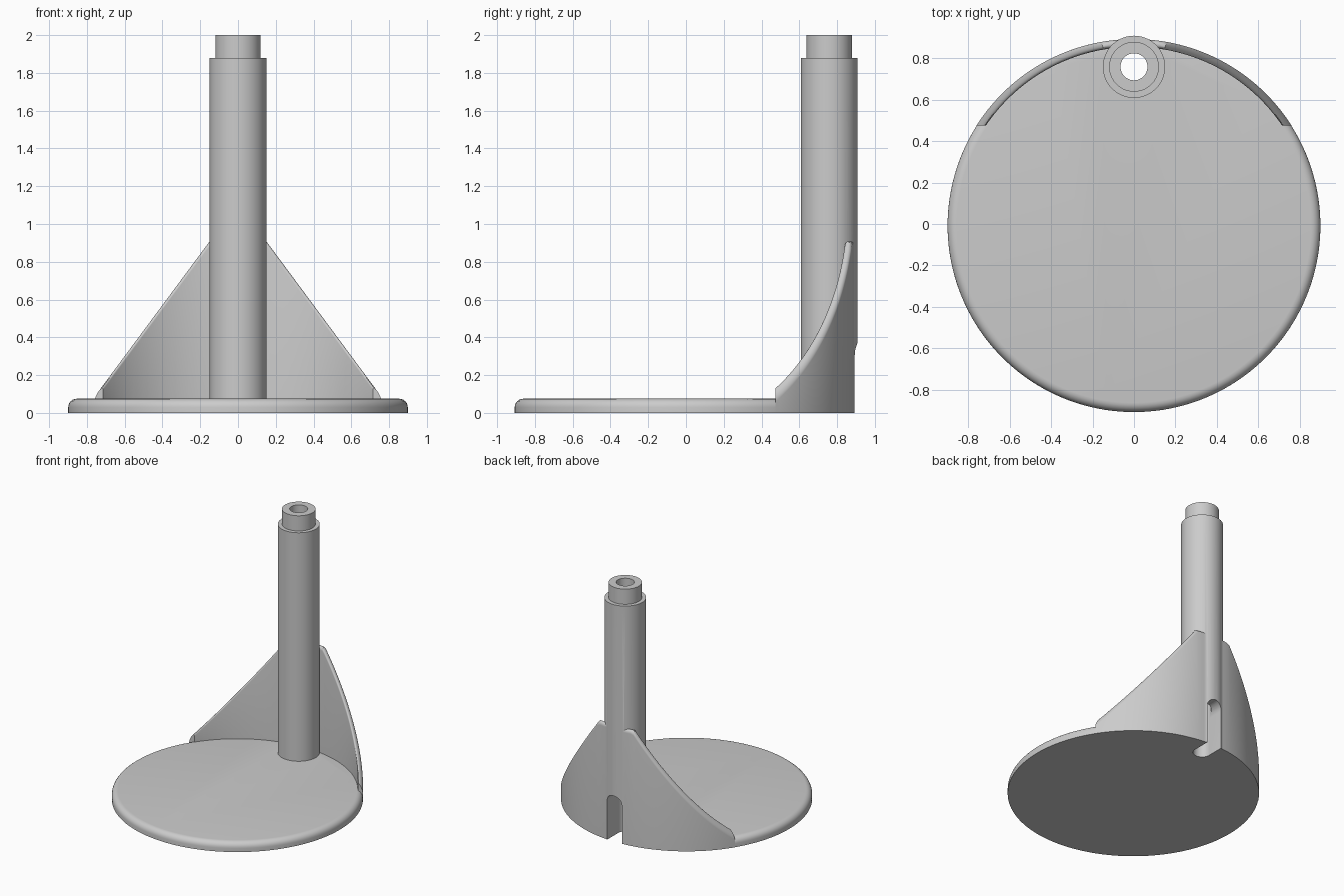
import bpy, bmesh
from math import sin, cos, pi, asin, radians

if "Cube" in bpy.data.objects:
    bpy.data.objects.remove(bpy.data.objects["Cube"], do_unlink=True)

grey = bpy.data.materials.new("light grey")
grey.use_nodes = True
grey.diffuse_color = (0.6, 0.6, 0.6, 1)
grey.node_tree.nodes["Principled BSDF"].inputs["Base Color"].default_value = (0.6, 0.6, 0.6, 1)

BASE_Y, BASE_R = -0.008, 0.9
POLE_Y, POLE_R, BORE_R = 0.758, 0.15, 0.065


def loft(name, loops):
    """Closed solid through a list of equal-length point loops."""
    bm = bmesh.new()
    rings = [[bm.verts.new(p) for p in loop] for loop in loops]
    n = len(rings[0])
    for a, b in zip(rings, rings[1:]):
        for i in range(n):
            j = (i + 1) % n
            bm.faces.new((a[i], a[j], b[j], b[i]))
    bm.faces.new(rings[0])
    bm.faces.new(rings[-1])
    bmesh.ops.recalc_face_normals(bm, faces=bm.faces)
    mesh = bpy.data.meshes.new(name)
    bm.to_mesh(mesh)
    bm.free()
    mesh.materials.append(grey)
    obj = bpy.data.objects.new(name, mesh)
    bpy.context.collection.objects.link(obj)
    return obj


def lathe(name, profile, y, segs):
    """Turned solid from (radius, height) pairs around a vertical axis."""
    turn = [2 * pi * i / segs for i in range(segs)]
    return loft(name, [[(r * cos(a), y + r * sin(a), z) for a in turn] for r, z in profile])


# Round base with a softened top rim
rim = 0.045
quarter = [pi / 2 * i / 6 for i in range(7)]
edge = [(BASE_R - 0.001 - rim * (1 - cos(a)), 0.075 - rim * (1 - sin(a))) for a in quarter]
stand = lathe("stand", [(BASE_R - 0.001, 0)] + edge, BASE_Y, 160)

# Pole with a narrower neck
pole = lathe("pole", [(POLE_R, 0), (POLE_R, 1.88), (0.12, 1.88), (0.12, 2)], POLE_Y, 72)

# Curved back wall, sloping down on both sides, with a rounded top edge
INNER, ROUND, DROP, END_Y = 0.862, 0.017, 0.025, 0.483
section = [(INNER, None)]
section += [(INNER + ROUND * (1 - cos(a)), DROP * (1 - sin(a))) for a in quarter]
section += [(BASE_R - ROUND * (1 - cos(a)), DROP * (1 - sin(a))) for a in reversed(quarter)]
section += [(BASE_R, None)]


def wall_point(r, drop, t):
    start = asin(END_Y / r)
    a = start + (pi - 2 * start) * t
    x = r * cos(a)
    top = 0.908 - 1.35 * max(0, abs(x) - 0.15)
    return (x, BASE_Y + r * sin(a), 0 if drop is None else top - drop)


STEPS = 80
wall = loft("back_wall", [[wall_point(r, d, i / STEPS) for r, d in section]
                          for i in range(STEPS + 1)])

# Cable bore through the pole, and an arched slot out of the back
bore = lathe("bore_cutter", [(BORE_R, -0.1), (BORE_R, 2.1)], POLE_Y, 48)
half = BORE_R - 0.0005
arch = [(-half, -0.1), (half, -0.1)]
arch += [(half * cos(pi * i / 16), 0.305 + half * sin(pi * i / 16)) for i in range(17)]
slot = loft("slot_cutter", [[(x, y, z) for x, z in arch] for y in (POLE_Y, 1.1)])

# Join the solids, then cut the openings
for part, op in ((wall, 'UNION'), (pole, 'UNION'), (bore, 'DIFFERENCE'), (slot, 'DIFFERENCE')):
    part.hide_render = True
    mod = stand.modifiers.new(part.name, 'BOOLEAN')
    mod.operation = op
    mod.solver = 'EXACT'
    mod.object = part

bpy.context.view_layer.update()
deps = bpy.context.evaluated_depsgraph_get()
joined = bpy.data.meshes.new_from_object(stand.evaluated_get(deps))
stand.modifiers.clear()
stand.data = joined
for part in (wall, pole, bore, slot):
    bpy.data.objects.remove(part, do_unlink=True)

# Smooth curved surfaces, keep crisp edges
bpy.ops.object.select_all(action='DESELECT')
stand.select_set(True)
bpy.context.view_layer.objects.active = stand
bpy.ops.object.shade_smooth_by_angle(angle=radians(30))
